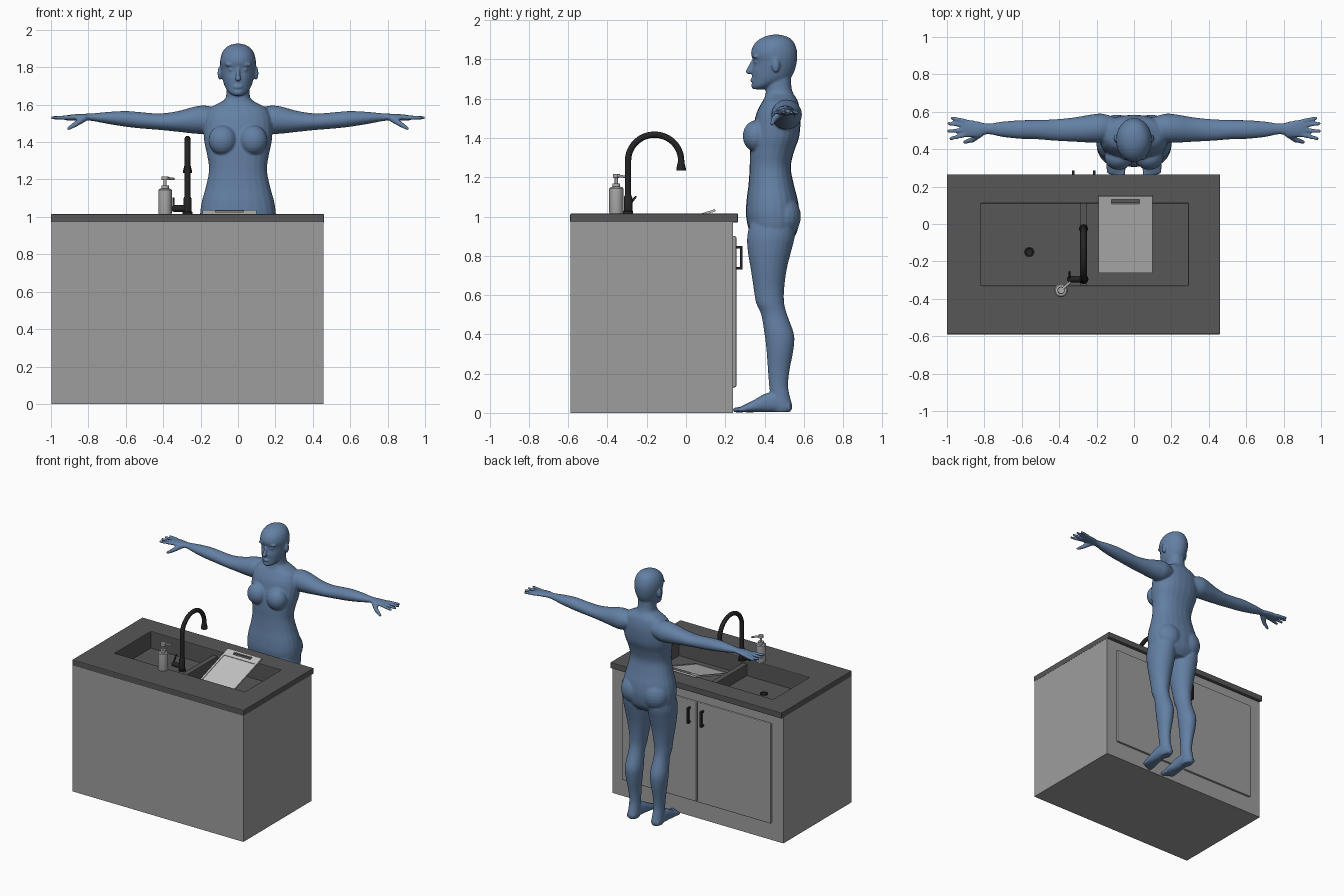
import bpy, bmesh, math
from mathutils import Vector, Matrix

if "Cube" in bpy.data.objects:
    bpy.data.objects.remove(bpy.data.objects["Cube"])


def material(name, r, g, b):
    m = bpy.data.materials.new(name)
    m.use_nodes = True
    m.diffuse_color = (r, g, b, 1)
    m.node_tree.nodes["Principled BSDF"].inputs["Base Color"].default_value = (r, g, b, 1)
    return m


BLUE = material("body blue", .125, .215, .37)
CABINET = material("cabinet grey", .34, .34, .34)
STONE = material("counter dark grey", .095, .095, .095)
BLACK = material("tap black", .018, .018, .018)
BOARD = material("board light grey", .55, .55, .55)
SOAP = material("dispenser grey", .42, .42, .42)


def make(name, bm, mat, bevel=0, smooth=False, close=True):
    """Turn a bmesh into a finished object."""
    if close:
        bmesh.ops.recalc_face_normals(bm, faces=bm.faces[:])
    me = bpy.data.meshes.new(name)
    bm.to_mesh(me)
    bm.free()
    ob = bpy.data.objects.new(name, me)
    bpy.context.collection.objects.link(ob)
    me.materials.append(mat)
    if bevel:
        mod = ob.modifiers.new("bevel", 'BEVEL')
        mod.width, mod.segments = bevel, 2
    if smooth:
        bpy.ops.object.select_all(action='DESELECT')
        ob.select_set(True)
        bpy.context.view_layer.objects.active = ob
        bpy.ops.object.shade_smooth_by_angle(angle=math.radians(35))
    return ob


def box(bm, lo, hi):
    lo, hi = Vector(lo), Vector(hi)
    mat = Matrix.Translation((lo + hi) / 2) @ Matrix.Diagonal((hi - lo).to_4d())
    mat[3][3] = 1
    return bmesh.ops.create_cube(bm, size=1, matrix=mat)["verts"]


def open_box(bm, lo, hi):
    box(bm, lo, hi)
    bm.normal_update()
    top = [f for f in bm.faces if f.normal.z > .5]
    bmesh.ops.delete(bm, geom=top, context='FACES_ONLY')


def frame(bm, outer, inner, z0, z1):
    """Rectangular slab with a rectangular hole; rectangles are x0, y0, x1, y1."""
    def loop(r, z):
        return [bm.verts.new((r[i], r[j], z)) for i, j in ((0, 1), (2, 1), (2, 3), (0, 3))]
    loops = [loop(outer, z0), loop(outer, z1), loop(inner, z1), loop(inner, z0)]
    for a, b in zip(loops, loops[1:] + loops[:1]):
        for i in range(4):
            j = (i + 1) % 4
            bm.faces.new((a[i], a[j], b[j], b[i]))


def loft(bm, rows, axis='z', side=1, power=1, steps=4, n=24):
    """Skin rounded sections; a row is position, then low/high of the two cross axes."""
    keys = [Vector(r) for r in rows]
    path = []
    for i in range(len(keys) - 1):
        p0, p1, p2, p3 = keys[max(i - 1, 0)], keys[i], keys[i + 1], keys[min(i + 2, len(keys) - 1)]
        for s in range(steps):
            t = s / steps
            path.append(p1 + (p2 - p0) * (t / 2) + (p0 * 2 - p1 * 5 + p2 * 4 - p3) * (t * t / 2)
                        + (p1 * 3 - p0 - p2 * 3 + p3) * (t ** 3 / 2) if steps > 1 else p1)
    path.append(keys[-1])
    rings = []
    for t, u0, u1, v0, v1 in path:
        ring = []
        for k in range(n):
            a = math.tau * k / n
            c, s = (math.copysign(abs(w) ** power, w) for w in (math.cos(a), math.sin(a)))
            u, v = (u0 + u1 + (u1 - u0) * c) / 2, (v0 + v1 + (v1 - v0) * s) / 2
            x, y, z = {'x': (t, u, v), 'y': (u, t, v), 'z': (u, v, t)}[axis]
            ring.append(bm.verts.new((x * side, y, z)))
        rings.append(ring)
    for a, b in zip(rings, rings[1:]):
        for k in range(n):
            bm.faces.new((a[k], a[k - 1], b[k - 1], b[k]))
    bm.faces.new(rings[0])
    bm.faces.new(rings[-1][::-1])


def lathe(bm, x, y, rows):
    loft(bm, [(z, x - r, x + r, y - r, y + r) for z, r in rows], steps=1)


def blob(bm, centre, radii):
    mat = Matrix.Translation(centre) @ Matrix.Diagonal((*radii, 1))
    bmesh.ops.create_uvsphere(bm, u_segments=20, v_segments=12, radius=1, matrix=mat)


def limb(bm, a, b, r1, r2):
    """Tapered rod with a round tip at b."""
    a, b = Vector(a), Vector(b)
    mat = Matrix.Translation((a + b) / 2) @ (b - a).to_track_quat('Z', 'Y').to_matrix().to_4x4()
    bmesh.ops.create_cone(bm, cap_ends=True, segments=14, radius1=r1, radius2=r2,
                          depth=(b - a).length, matrix=mat)
    blob(bm, b, (r2, r2, r2))


# Cabinet, countertop and sink
bm = bmesh.new()
open_box(bm, (-.998, -.588, 0), (.458, .24, .975))
make("cabinet", bm, CABINET, close=False)
hole = (-.82, -.33, .29, .11)
bm = bmesh.new()
frame(bm, (-1, -.59, .46, .265), hole, .97, 1.015)
make("countertop", bm, STONE, bevel=.005)
bm = bmesh.new()
open_box(bm, (-.82, -.33, .885), (.29, .11, 1.0))
bmesh.ops.reverse_faces(bm, faces=bm.faces[:])
make("sink_basin", bm, STONE, close=False)
bm = bmesh.new()
box(bm, (-.29, -.33, .885), (-.25, .11, .975))
make("sink_divider", bm, STONE, bevel=.004)
for name, x in (("left", .02), ("right", -.56)):
    bm = bmesh.new()
    lathe(bm, x, -.15, [(.884, .028), (.891, .028), (.891, .02), (.887, .018)])
    make(name + "_drain", bm, BLACK, smooth=True)

# Cabinet doors and handles
for name, x0, x1, hx in (("left", -.266, .37, -.213), ("right", -.90, -.272, -.325)):
    bm = bmesh.new()
    box(bm, (x0, .235, .13), (x1, .256, .9))
    make(name + "_door", bm, CABINET, bevel=.007)
    bm = bmesh.new()
    box(bm, (hx - .007, .274, .73), (hx + .007, .287, .85))
    for z in (.73, .836):
        box(bm, (hx - .006, .25, z), (hx + .006, .28, z + .014))
    make(name + "_door_handle", bm, BLACK)

# Tap with arched spout, flared nozzle and side lever
curve = bpy.data.curves.new("tap_spout", 'CURVE')
curve.dimensions, curve.bevel_depth, curve.bevel_resolution = '3D', .016, 4
curve.use_fill_caps = True
points = [(-.27, -.295, 1.015)]
for i in range(25):
    a = math.pi * (1 - i / 24)
    points.append((-.27, -.16 + .135 * math.cos(a), 1.285 + .132 * math.sin(a)))
spline = curve.splines.new('POLY')
spline.points.add(len(points) - 1)
for p, co in zip(spline.points, points):
    p.co = (*co, 1)
curve.materials.append(BLACK)
bpy.context.collection.objects.link(bpy.data.objects.new("tap_spout", curve))
bm = bmesh.new()
lathe(bm, -.27, -.025, [(1.235, .024), (1.245, .024), (1.275, .017), (1.29, .016)])
lathe(bm, -.27, -.295, [(1.013, .026), (1.025, .026), (1.03, .022), (1.095, .022), (1.11, .016)])
limb(bm, (-.27, -.295, 1.045), (-.34, -.295, 1.045), .018, .018)
limb(bm, (-.345, -.295, 1.05), (-.345, -.257, 1.1), .006, .005)
make("tap_fittings", bm, BLACK, smooth=True)

# Soap dispenser
bm = bmesh.new()
lathe(bm, -.39, -.355, [(1.014, .034), (1.02, .036), (1.143, .036), (1.15, .03), (1.152, .02),
                        (1.167, .02), (1.168, .008), (1.197, .008), (1.198, .018), (1.217, .018)])
limb(bm, (-.39, -.355, 1.208), (-.343, -.312, 1.203), .008, .006)
make("soap_dispenser", bm, SOAP, smooth=True)

# Cutting board leaning into the sink, with a grip slot
bm = bmesh.new()
frame(bm, (-.145, .155, .145, .215), (-.075, .173, .075, .198), -.006, .006)
frame(bm, (-.145, -.215, .145, .155), (-.13, -.2, .13, .145), -.006, .006)
box(bm, (-.132, -.202, -.006), (.132, .147, .002))
board = make("cutting_board", bm, BOARD)
board.location = (-.045, -.055, .966)
board.rotation_euler.x = math.radians(18)

# Standing figure: torso and head sections as height, half width, front, back
torso = [(.87, .12, .36, .53), (.92, .188, .325, .565), (1.0, .203, .306, .578),
         (1.08, .194, .308, .57), (1.16, .172, .318, .55), (1.25, .155, .324, .534),
         (1.33, .165, .325, .55), (1.4, .18, .33, .575), (1.47, .185, .345, .583),
         (1.53, .18, .36, .582), (1.58, .155, .385, .572), (1.605, .11, .4, .56),
         (1.63, .07, .406, .545), (1.67, .062, .408, .536), (1.74, .06, .41, .535)]
head = [(1.648, .025, .342, .4), (1.665, .05, .336, .45), (1.7, .072, .337, .525),
        (1.74, .083, .336, .552), (1.785, .092, .343, .564), (1.83, .096, .331, .567),
        (1.87, .088, .342, .558), (1.9, .07, .37, .54), (1.918, .044, .405, .51),
        (1.926, .015, .44, .475)]
arm = [(.1, .46, .57, 1.47, 1.575), (.17, .437, .59, 1.445, 1.595), (.23, .435, .585, 1.445, 1.59),
       (.32, .44, .57, 1.455, 1.566), (.42, .445, .56, 1.465, 1.553), (.52, .453, .556, 1.473, 1.56),
       (.6, .455, .555, 1.482, 1.566), (.7, .465, .548, 1.498, 1.561), (.78, .48, .537, 1.513, 1.553),
       (.84, .465, .55, 1.517, 1.551), (.9, .465, .56, 1.515, 1.546), (.925, .475, .556, 1.518, 1.54)]
leg = [(.98, .01, .19, .33, .56), (.9, .006, .201, .312, .555), (.82, .008, .197, .315, .535),
       (.73, .02, .186, .33, .513), (.63, .038, .17, .345, .5), (.56, .048, .165, .357, .5),
       (.5, .052, .16, .383, .515), (.4, .045, .168, .4, .55), (.32, .05, .163, .41, .547),
       (.22, .062, .147, .417, .528), (.14, .065, .14, .423, .52), (.08, .063, .14, .43, .53),
       (.03, .06, .14, .43, .542), (.004, .068, .132, .44, .53)]
foot = [(.53, .07, .135, .005, .05), (.47, .062, .142, .003, .1), (.41, .058, .145, .003, .1),
        (.35, .05, .148, .003, .068), (.3, .045, .148, .003, .042), (.27, .047, .144, .004, .028)]
bm = bmesh.new()
loft(bm, [(z, -w, w, f, b) for z, w, f, b in torso], power=.88)
loft(bm, [(z, -w, w, f, b) for z, w, f, b in head])
limb(bm, (0, .338, 1.79), (0, .319, 1.738), .008, .015)
blob(bm, (0, .339, 1.695), (.026, .011, .011))
blob(bm, (0, .35, 1.667), (.028, .018, .018))
for side in (-1, 1):
    loft(bm, arm, 'x', side)
    loft(bm, leg, 'z', side)
    loft(bm, foot, 'y', side, power=.85)
    blob(bm, (.082 * side, .357, 1.41), (.076, .068, .08))
    blob(bm, (.09 * side, .495, 1.0), (.1, .09, .11))
    blob(bm, (.038 * side, .354, 1.814), (.034, .014, .01))
    blob(bm, (.036 * side, .358, 1.787), (.017, .013, .009))
    blob(bm, (.098 * side, .457, 1.768), (.011, .021, .036))
    # Fingers, thumb and toes
    for base, x, y in ((.477, .98, .457), (.502, .992, .496), (.527, .99, .537), (.549, .972, .566)):
        limb(bm, (.9 * side, base, 1.531), (x * side, y, 1.53), .013, .0095)
    limb(bm, (.82 * side, .485, 1.53), (.865 * side, .45, 1.498), .02, .015)
    limb(bm, (.865 * side, .45, 1.498), (.905 * side, .438, 1.473), .015, .01)
    for i in range(5):
        x, r = .061 + .019 * i, .016 - .0015 * i
        limb(bm, (x * side, .3, .018), (x * side, .252 + .006 * i, .015), r, r * .85)
figure = make("standing_figure", bm, BLUE)
remesh = figure.modifiers.new("merge", 'REMESH')
remesh.mode, remesh.voxel_size, remesh.use_smooth_shade = 'VOXEL', .006, True
relax = figure.modifiers.new("relax", 'SMOOTH')
relax.factor, relax.iterations = .5, 5
